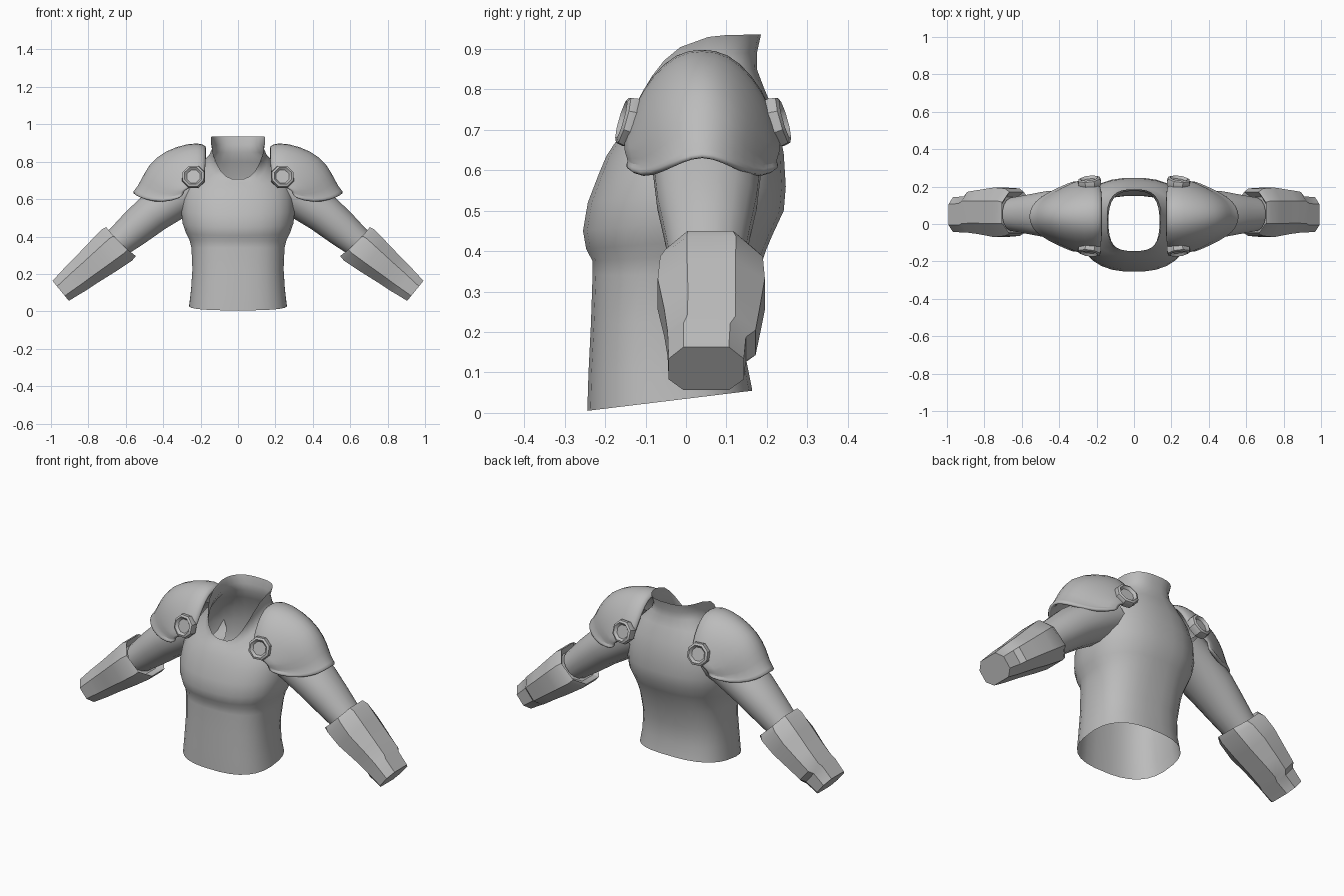
import bpy, bmesh, math
from mathutils import Vector, Matrix

if "Cube" in bpy.data.objects:
    bpy.data.objects.remove(bpy.data.objects["Cube"])

armor = bpy.data.materials.new("plain_grey")
armor.diffuse_color = (0.5, 0.5, 0.5, 1)
armor.use_nodes = True
armor.node_tree.nodes["Principled BSDF"].inputs["Base Color"].default_value = armor.diffuse_color


def finish(name, bm, mirror=True, subsurf=0, thickness=0, angle=50):
    """Turn a bmesh into a shaded object, mirrored for left and right."""
    bmesh.ops.recalc_face_normals(bm, faces=bm.faces)
    me = bpy.data.meshes.new(name)
    bm.to_mesh(me)
    bm.free()
    me.materials.append(armor)
    ob = bpy.data.objects.new(name, me)
    bpy.context.collection.objects.link(ob)
    bpy.context.view_layer.objects.active = ob
    ob.select_set(True)
    bpy.ops.object.shade_smooth_by_angle(angle=math.radians(angle))
    ob.select_set(False)
    if thickness:
        m = ob.modifiers.new("thickness", 'SOLIDIFY')
        m.thickness, m.offset = thickness, -1
    if subsurf:
        m = ob.modifiers.new("smooth", 'SUBSURF')
        m.levels = m.render_levels = subsurf
    if mirror:
        ob.modifiers.new("mirror", 'MIRROR')
    return ob


def loft(rings, closed=True, caps=()):
    """Skin a list of point rings; caps lists the ring indices to fill."""
    bm = bmesh.new()
    vs = [[bm.verts.new(p) for p in r] for r in rings]
    n = len(rings[0])
    for a, b in zip(vs, vs[1:]):
        for i in range(n if closed else n - 1):
            j = (i + 1) % n
            bm.faces.new((a[i], a[j], b[j], b[i]))
    for c in caps:
        bm.faces.new(vs[c])
    return bm


def oval(n, power):
    """Unit superellipse points."""
    for i in range(n):
        a = math.tau * (i + 0.5) / n
        c, s = math.cos(a), math.sin(a)
        yield (math.copysign(abs(c) ** (2 / power), c),
               math.copysign(abs(s) ** (2 / power), s))


# Torso: front z, back z, front y, back y, half width, squareness, slope curve
body = [
    (0.005, 0.055, -0.245, 0.165, 0.262, 2.6, 1),
    (0.10, 0.13, -0.242, 0.150, 0.252, 2.6, 1),
    (0.22, 0.23, -0.236, 0.152, 0.245, 2.6, 1),
    (0.34, 0.34, -0.232, 0.178, 0.250, 2.6, 1),
    (0.375, 0.40, -0.232, 0.198, 0.262, 2.5, 1),
    (0.405, 0.44, -0.248, 0.215, 0.280, 2.4, 1),
    (0.45, 0.50, -0.256, 0.243, 0.298, 2.4, 1),
    (0.52, 0.56, -0.244, 0.248, 0.305, 2.4, 1),
    (0.59, 0.64, -0.217, 0.243, 0.300, 2.4, 1),
    (0.635, 0.73, -0.198, 0.226, 0.280, 2.3, 1),
    (0.665, 0.80, -0.178, 0.195, 0.225, 2.4, 1.4),
    (0.685, 0.85, -0.162, 0.176, 0.158, 2.6, 2.2),
    (0.695, 0.89, -0.152, 0.176, 0.136, 2.8, 3),
    (0.705, 0.935, -0.145, 0.186, 0.146, 2.8, 4),
]
rings = []
for zf, zb, yf, yb, w, p, k in body:
    ring = []
    for x, y in oval(28, p):
        t = ((1 - y) / 2) ** k
        ring.append((w * x, (yf + yb) / 2 + (yb - yf) / 2 * y, zb + (zf - zb) * t))
    rings.append(ring)
finish("torso", loft(rings), mirror=False)

# Upper arm: centre x, centre z, half depth, half width
rings = []
for cx, cz, hd, hw in [(0.24, 0.66, 0.14, 0.13), (0.34, 0.60, 0.135, 0.115),
                       (0.46, 0.52, 0.125, 0.108), (0.55, 0.445, 0.108, 0.098),
                       (0.65, 0.36, 0.09, 0.082)]:
    rings.append([(cx + 0.66 * hw * q, 0.052 + hd * y, cz + 0.75 * hw * q)
                  for q, y in oval(16, 2.1)])
finish("upper_arm", loft(rings))

# Forearm guard: distance along, half height, front y, back y, corner cut
along, up = Vector((0.775, 0, -0.632)), Vector((0.632, 0, 0.775))
start = Vector((0.635, 0, 0.365))
rings = []
for s, h, yf, yb, cut in [(0.03, 0.085, -0.045, 0.145, 0.50),
                          (0.0, 0.110, -0.052, 0.172, 0.50),
                          (0.03, 0.116, -0.064, 0.190, 0.48),
                          (0.11, 0.106, -0.070, 0.195, 0.45),
                          (0.22, 0.092, -0.054, 0.182, 0.50),
                          (0.30, 0.084, -0.046, 0.172, 0.55),
                          (0.325, 0.080, -0.045, 0.148, 0.60),
                          (0.404, 0.069, -0.043, 0.143, 0.60)]:
    mid, half = (yf + yb) / 2, (yb - yf) / 2
    ring = []
    for q, y in [(1, -cut), (1, cut), (0.45, 1), (-0.5, 1),
                 (-1, cut), (-1, -cut), (-0.5, -1), (0.45, -1)]:
        lead = 0.025 * abs(q) if s < 0.05 and q < 0 else 0
        ring.append(start + along * (s - lead) + up * h * q + Vector((0, mid + half * y, 0)))
    rings.append(ring)
guard = loft(rings, caps=(0, -1))
finish("forearm_guard", guard, angle=32)

# Shoulder plate: rows from crest to front edge, each running neck to rim
AXIS_Y = 0.04
rows = [
    [(.165, 0, .885), (.21, 0, .908), (.33, 0, .890), (.45, 0, .830), (.505, 0, .745), (.572, 0, .645)],
    [(.165, .06, .875), (.21, .065, .898), (.32, .065, .876), (.435, .06, .814), (.495, .06, .73), (.555, .06, .627)],
    [(.165, .115, .82), (.21, .125, .845), (.31, .128, .815), (.41, .118, .758), (.465, .108, .685), (.508, .108, .605)],
    [(.17, .155, .755), (.21, .17, .77), (.29, .172, .74), (.35, .162, .69), (.39, .155, .64), (.412, .158, .59)],
    [(.18, .18, .69), (.21, .19, .685), (.24, .20, .67), (.27, .203, .655), (.29, .203, .645), (.31, .2, .62)],
]
for row in rows:
    # Flared lip just before the rim
    a, b = Vector(row[-2]), Vector(row[-1])
    row.insert(-1, a.lerp(b, 0.72) + Vector((-0.012, -0.05 * a.y, -0.004)))
strips = [[(x, AXIS_Y + side * d, z) for x, d, z in row]
          for side, part in ((-1, rows[::-1]), (1, rows[1:])) for row in part]
shell = loft(strips, closed=False)
finish("shoulder_plate", shell, subsurf=1, thickness=0.022)

# Dished octagonal fasteners on the front and back of each shoulder
for name, y, side in (("front_fastener", -0.143, -1), ("back_fastener", 0.228, 1)):
    normal = Vector((0.12, side * 0.95, 0.27)).normalized()
    place = Matrix.Translation((0.238, y, 0.72)) @ normal.to_track_quat('Z', 'Y').to_matrix().to_4x4()
    rings = [[place @ Vector((r * math.cos(math.tau * (i + .5) / 8),
                              r * math.sin(math.tau * (i + .5) / 8), h)) for i in range(8)]
             for r, h in ((0.060, -0.03), (0.066, -0.005), (0.062, 0.012),
                          (0.050, 0.018), (0.038, 0.004))]
    finish(name, loft(rings, caps=(0, -1)), angle=40)
